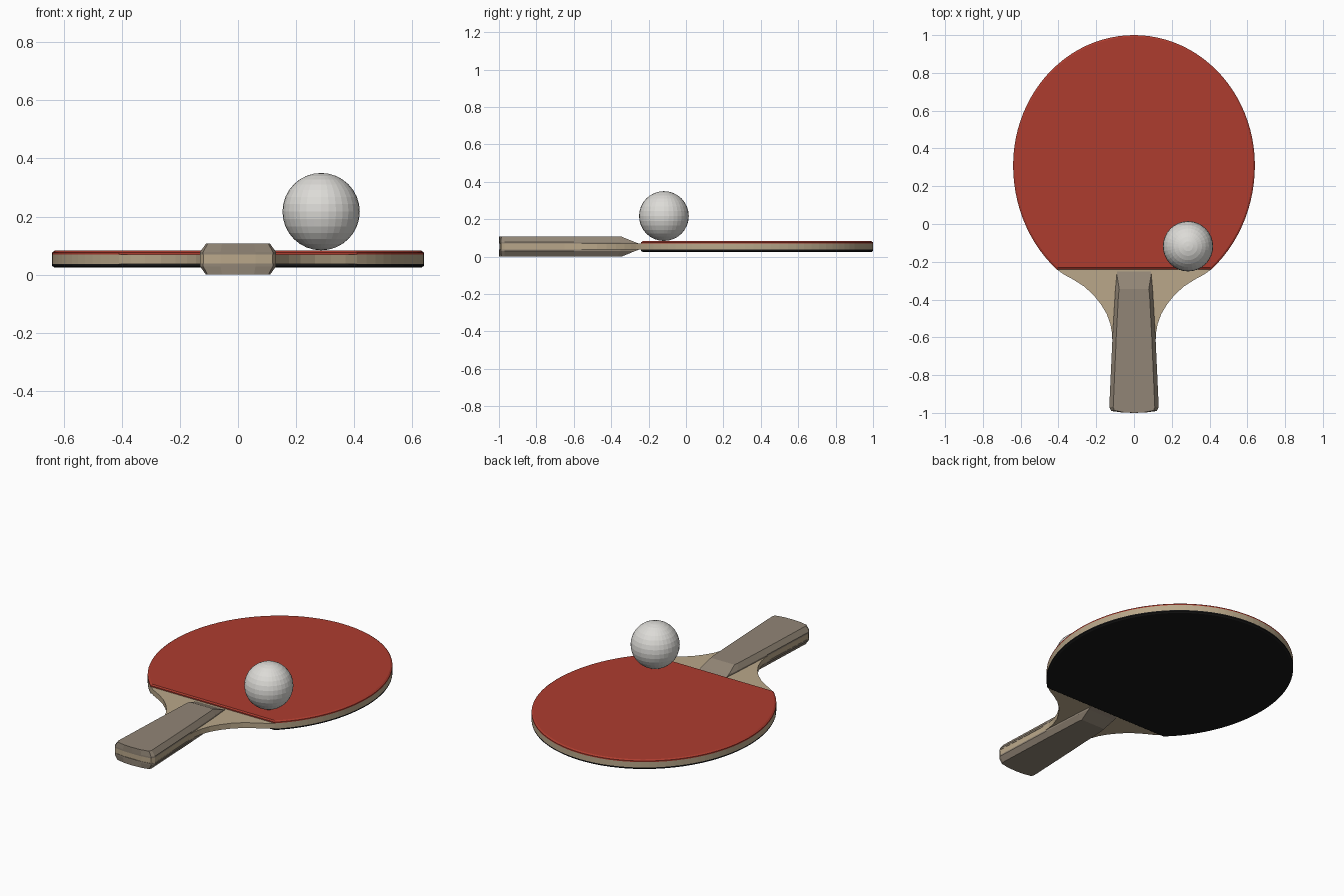
import bpy, bmesh, math

if "Cube" in bpy.data.objects:
    bpy.data.objects.remove(bpy.data.objects["Cube"])

MID = 0.0535  # height of the blade's middle plane


def material(name, rgb):
    m = bpy.data.materials.new(name)
    m.diffuse_color = (*rgb, 1)
    m.use_nodes = True
    m.node_tree.nodes["Principled BSDF"].inputs["Base Color"].default_value = m.diffuse_color
    return m


RED = material("red rubber", (0.42, 0.045, 0.028))
BLACK = material("black rubber", (0.009, 0.009, 0.009))
TAN = material("light wood", (0.49, 0.39, 0.255))
BROWN = material("grip wood", (0.285, 0.235, 0.18))
WHITE = material("ball white", (0.72, 0.71, 0.68))


def finish(bm, name, mat):
    bmesh.ops.recalc_face_normals(bm, faces=bm.faces)
    me = bpy.data.meshes.new(name)
    bm.to_mesh(me)
    bm.free()
    me.materials.append(mat)
    ob = bpy.data.objects.new(name, me)
    bpy.context.collection.objects.link(ob)
    return ob


def mirrored(half):
    """Close a right-hand outline with its mirror image."""
    return half + [(-x, y) for x, y in reversed(half) if abs(x) > 1e-6]


def stack(name, layers, mat):
    """Join outlines (points, z) of equal length into a closed solid."""
    bm = bmesh.new()
    rings = [[bm.verts.new((x, y, z)) for x, y in pts] for pts, z in layers]
    n = len(rings[0])
    for a, b in zip(rings, rings[1:]):
        for i in range(n):
            j = (i + 1) % n
            bm.faces.new((a[i], a[j], b[j], b[i]))
    bm.faces.new(rings[0])
    bm.faces.new(rings[-1])
    return finish(bm, name, mat)


# head outline, from the tip down the right side to the straight rubber edge
CY, W, UP, LOW = 0.31, 0.64, 0.69, 0.716
END = math.asin(0.55 / LOW)
head = []
for i in range(37):
    a = math.pi / 2 - (math.pi / 2 + END) * i / 36
    head.append((W * math.cos(a) if i else 0.0,
                 CY + (UP if a > 0 else LOW) * math.sin(a)))

# wooden blade with neck and tang
neck = [(0.37, -0.268), (0.32, -0.295), (0.265, -0.33), (0.215, -0.375),
        (0.175, -0.425), (0.145, -0.475), (0.125, -0.53), (0.116, -0.58),
        (0.114, -0.65), (0.13, -0.97), (0.119, -0.988), (0.06, -0.996)]
blade = mirrored(head + neck)
stack("blade", [(blade, MID - 0.016), (blade, MID + 0.016)], TAN)

# rubber sheets with a chamfered outer edge
sheet = mirrored(head)
inner = [(x * 0.986, 0.36 + (y - 0.36) * 0.986) for x, y in sheet]
for name, s, mat in (("red_sheet", 1, RED), ("black_sheet", -1, BLACK)):
    stack(name, [(sheet, MID + s * 0.016), (sheet, MID + s * 0.023),
                 (inner, MID + s * 0.029)], mat)

# handle scales: straight wall, bevelled edge, sloped front end
tail = [(0.099, -0.35), (0.114, -0.6), (0.131, -0.97), (0.12, -0.99), (0.06, -0.998), (0, -1)]
base = mirrored([(0.09, -0.25)] + tail)
wall = mirrored([(0.09, -0.274)] + tail)
flat = mirrored([(0.078, -0.345), (0.082, -0.37), (0.094, -0.6), (0.11, -0.97),
                 (0.104, -0.987), (0.055, -0.997), (0, -1)])
for name, s in (("handle_top", 1), ("handle_bottom", -1)):
    stack(name, [(base, MID + s * 0.0155), (wall, MID + s * 0.0245),
                 (flat, MID + s * 0.0535)], BROWN)

# ball resting on the red sheet
bm = bmesh.new()
bmesh.ops.create_uvsphere(bm, u_segments=32, v_segments=16, radius=0.133)
bmesh.ops.translate(bm, verts=bm.verts, vec=(0.286, -0.118, 0.217))
finish(bm, "ball", WHITE)
